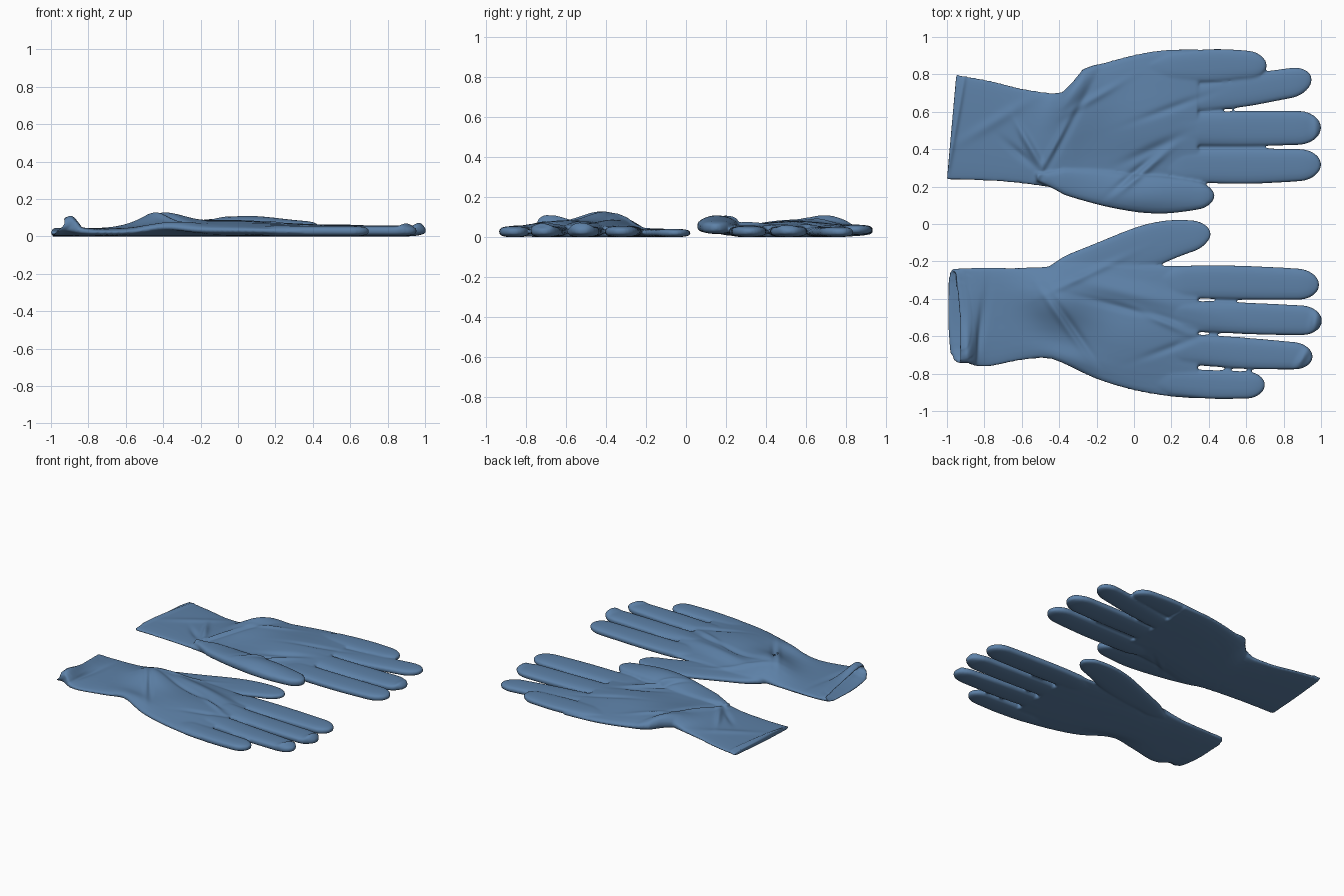
import bpy, bmesh, math

blue = bpy.data.materials.new("glove_blue")
blue.diffuse_color = (0.11, 0.22, 0.39, 1)


def sample(st, x):
    """Smooth value of the stations (x, y_low, y_high, height) at x."""
    i = 0
    while i < len(st) - 2 and x > st[i + 1][0]:
        i += 1
    p1, p2 = st[i], st[i + 1]
    p0, p3 = st[max(i - 1, 0)], st[min(i + 2, len(st) - 1)]
    t = (x - p1[0]) / (p2[0] - p1[0])
    out = []
    for k in (1, 2, 3):
        m1 = (p2[k] - p0[k]) / (p2[0] - p0[0]) * (p2[0] - p1[0])
        m2 = (p3[k] - p1[k]) / (p3[0] - p1[0]) * (p2[0] - p1[0])
        out.append((2*t**3 - 3*t*t + 1) * p1[k] + (t**3 - 2*t*t + t) * m1
                   + (3*t*t - 2*t**3) * p2[k] + (t**3 - t*t) * m2)
    return out


def ring(bm, st, x, z0, k=1.0, inset=0.0):
    """Flattened oval section of a part; k shrinks it towards a round tip."""
    lo, hi, h = sample(st, x)
    c, w = (lo + hi) / 2, (hi - lo) / 2 * k - inset
    hz = h / 2 * k ** 0.6 - inset
    vs = []
    for i in range(28):
        a = 2 * math.pi * i / 28
        ca, sa = math.cos(a), math.sin(a)
        vs.append(bm.verts.new((x, c + w * math.copysign(abs(ca) ** 0.8, ca),
                                z0 + h / 2 + hz * math.copysign(abs(sa) ** 0.65, sa))))
    return vs


def loft(bm, st, z0=0.0, tip=True, mouth=0.0):
    """Skin a part along x, with an optional round tip or hollow mouth."""
    xa, xb = st[0][0], st[-1][0]
    rings = []
    if mouth:
        rings += [ring(bm, st, xa + mouth * f, z0, 1, 0.011) for f in (1, 0.75, 0.5, 0.25, 0)]
    r = (st[-1][2] - st[-1][1]) * 0.68 if tip else 0
    n = 24
    for i in range(n + 1):
        x = xa + (xb - r - xa) * i / n
        rings.append(ring(bm, st, x, z0, min(1, 0.4 + (x - xa) * 4) if tip else 1))
    if tip:
        for a in (15, 30, 45, 60, 72, 82):
            a = math.radians(a)
            rings.append(ring(bm, st, xb - r + r * math.sin(a), z0, math.cos(a)))
    for a, b in zip(rings, rings[1:]):
        for i in range(28):
            j = (i + 1) % 28
            bm.faces.new((a[i], a[j], b[j], b[i]))
    bm.faces.new(rings[0])
    bm.faces.new(rings[-1])


def glove(name, body, fingers, mouth, bumps, lifts, shift):
    bm = bmesh.new()
    loft(bm, body, 0, False, mouth)
    for z0, h, st in fingers:
        loft(bm, [(*s, h) for s in st], z0)
    bmesh.ops.recalc_face_normals(bm, faces=bm.faces)
    me = bpy.data.meshes.new(name)
    bm.to_mesh(me)
    bm.free()
    ob = bpy.data.objects.new(name, me)
    bpy.context.collection.objects.link(ob)
    # fuse the parts into one soft skin
    rm = ob.modifiers.new("fuse", 'REMESH')
    rm.mode, rm.voxel_size = 'VOXEL', 0.0078
    sm = ob.modifiers.new("soften", 'SMOOTH')
    sm.factor, sm.iterations = 0.5, 4
    dg = bpy.context.evaluated_depsgraph_get()
    skin = bpy.data.meshes.new_from_object(ob.evaluated_get(dg))
    ob.modifiers.clear()
    ob.data = skin
    low = min(v.co.z for v in skin.vertices)

    def folds(x, y, table):
        s = 0.0
        for bx, by, ang, la, lb, amt in table:
            ca, sa = math.cos(math.radians(ang)), math.sin(math.radians(ang))
            u, w = (x - bx) * ca + (y - by) * sa, (y - by) * ca - (x - bx) * sa
            s += amt * math.exp(-(u / la) ** 2 - (w / lb) ** 2)
        return s
    # raise folds, press creases, lift the underside: (x, y, angle, length, width, amount)
    for v in skin.vertices:
        x, y, z = v.co
        z = (z - low) * max(1 + folds(x, y, bumps), 0.3) + folds(x, y, lifts)
        v.co = (x + shift(x, y, z), y, max(z, 0))
    skin.materials.clear()
    skin.materials.append(blue)
    skin.polygons.foreach_set("use_smooth", [True] * len(skin.polygons))
    return ob


# glove on the +y side: flat closed cuff, thumb folded over the palm
glove("rear_glove",
      [(-1, .235, .80, .035), (-.78, .23, .765, .035), (-.6, .215, .725, .04),
       (-.42, .19, .70, .055), (-.36, .17, .72, .06), (-.28, .15, .825, .06),
       (-.15, .17, .865, .06), (0, .21, .905, .06), (.15, .235, .93, .06), (.34, .225, .938, .055)],
      [(.015, .06, [(-.52, .20, .30), (-.2, .105, .29), (0, .065, .265), (.15, .055, .255),
                    (.3, .07, .235), (.43, .095, .205)]),
       (0, .057, [(.1, .23, .40), (.6, .215, .402), (1.0, .235, .40)]),
       (0, .057, [(.1, .42, .59), (.6, .417, .605), (1.0, .425, .605)]),
       (0, .052, [(.1, .58, .73), (.35, .60, .755), (.6, .628, .80), (.8, .665, .83),
                  (.95, .695, .848)]),
       (.012, .05, [(.05, .77, .90), (.4, .758, .935), (.6, .775, .928), (.71, .785, .91)])],
      0,
      [(-.33, .72, 55, .16, .06, .85), (-.3, .60, 55, .3, .12, .3),
       (.05, .15, 0, .25, .12, .45), (0, .55, 0, .35, .2, .35),
       (-.56, .42, -60, .13, .02, .5), (-.62, .38, -40, .1, .02, -.3),
       (-.42, .42, 60, .2, .02, .3), (-.36, .50, 62, .25, .02, -.25),
       (.06, .29, 40, .14, .02, .3), (.0, .27, 40, .12, .02, -.25),
       (.1, .40, 25, .15, .025, -.2), (-.2, .68, 30, .15, .02, .15),
       (.2, .62, 20, .18, .02, -.15), (-.98, .5, 84, .5, .014, .3),
       (-.75, .55, 30, .2, .03, .2), (.97, .49, 90, .08, .02, .2)],
      [],
      lambda x, y, z: .05 * (y - .24) / .56 * max(0, min(1, (-.6 - x) / .4)))

# glove on the -y side: open cuff with a lifted lip, thumb spread out
glove("front_glove",
      [(-1, -.745, -.24, .06), (-.94, -.745, -.235, .058), (-.8, -.765, -.232, .045),
       (-.6, -.728, -.233, .045), (-.45, -.72, -.225, .058), (-.35, -.76, -.205, .06),
       (-.2, -.83, -.2, .06), (0, -.89, -.215, .06), (.2, -.925, -.222, .055),
       (.34, -.935, -.222, .05)],
      [(0, .042, [(-.52, -.34, -.23), (-.2, -.3, -.10), (0, -.26, -.02), (.12, -.225, .012),
                  (.25, -.172, .024), (.41, -.115, .008)]),
       (0, .057, [(.1, -.39, -.23), (.4, -.4, -.22), (.7, -.405, -.228), (.99, -.405, -.245)]),
       (0, .057, [(.1, -.575, -.41), (.4, -.58, -.413), (.7, -.592, -.425), (1.005, -.595, -.44)]),
       (0, .057, [(.1, -.745, -.59), (.35, -.757, -.593), (.6, -.775, -.608), (.955, -.778, -.64)]),
       (0, .055, [(.05, -.90, -.77), (.4, -.934, -.78), (.6, -.934, -.788), (.7, -.93, -.79)])],
      .12,
      [(-.95, -.74, 90, .17, .09, 1.25), (-.93, -.27, 90, .12, .1, -.2),
       (-.42, -.40, -20, .2, .13, 1.15), (-.05, -.36, -14, .35, .05, .4),
       (-.05, -.45, -14, .3, .02, -.2), (0, -.6, 0, .35, .2, .4),
       (-.38, -.52, -55, .18, .02, .2), (-.33, -.55, -55, .18, .02, -.25),
       (-.82, -.55, 80, .18, .025, -.25),
       (.15, -.52, -25, .15, .02, .2), (.2, -.66, 20, .15, .02, -.15),
       (-.25, -.27, 25, .2, .02, .2),
       (.97, -.53, 80, .08, .025, .4), (.9, -.72, 60, .08, .02, .25)],
      [(-.36, -.72, -15, .16, .06, .02)],
      lambda x, y, z: .07 * min(1, z / .06) * max(0, min(1, (-.82 - x) / .16)))
